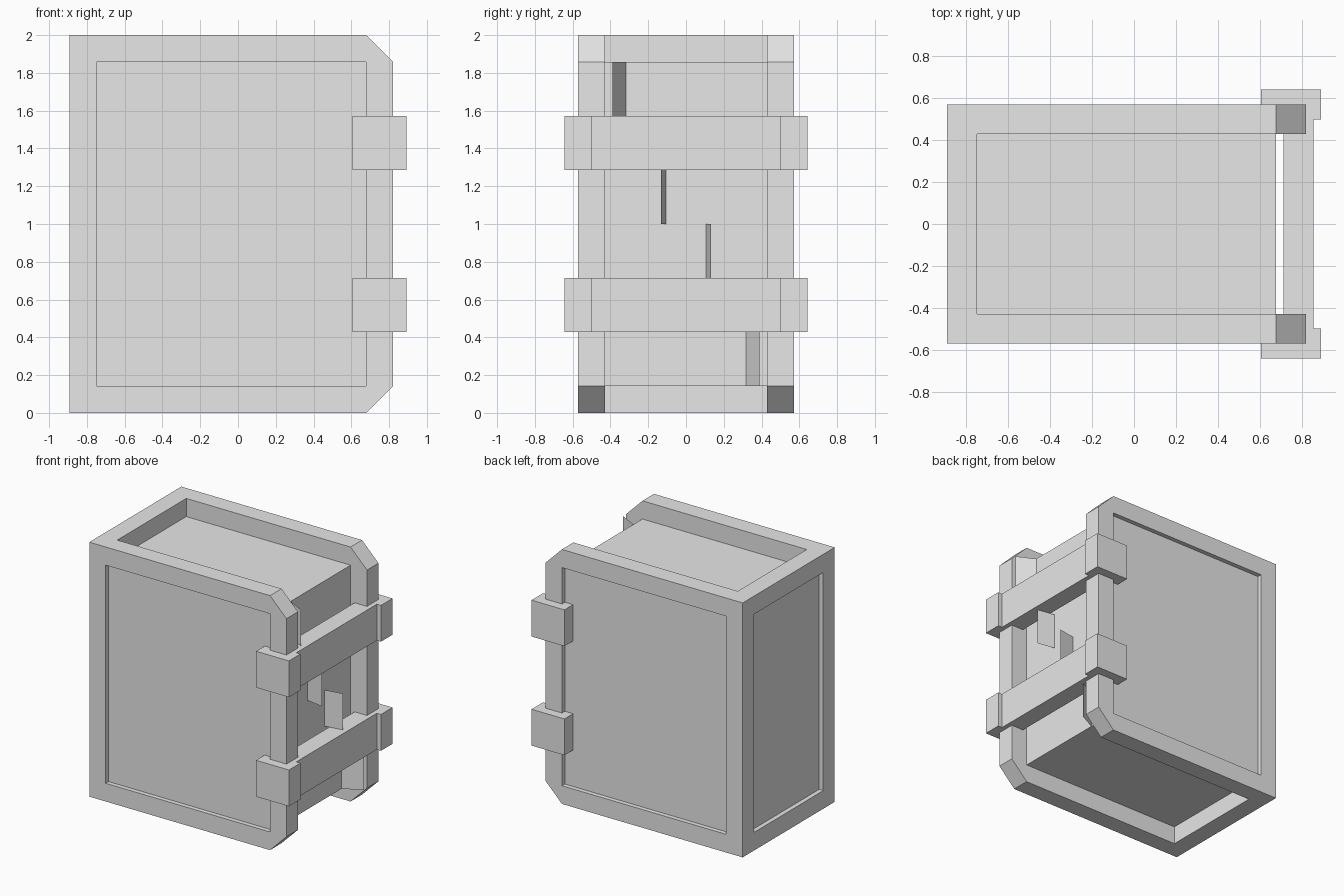
import bpy, bmesh
from mathutils import Vector

if "Cube" in bpy.data.objects:
    bpy.data.objects.remove(bpy.data.objects["Cube"], do_unlink=True)

U = 1 / 14  # grid module

grey = bpy.data.materials.new("plain_grey")
grey.use_nodes = True
grey.diffuse_color = (0.8, 0.8, 0.8, 1)
grey.node_tree.nodes["Principled BSDF"].inputs["Base Color"].default_value = (0.8, 0.8, 0.8, 1)


def finish(name, bm, fix_normals=True):
    if fix_normals:
        bmesh.ops.recalc_face_normals(bm, faces=bm.faces)
    mesh = bpy.data.meshes.new(name)
    bm.to_mesh(mesh)
    bm.free()
    mesh.materials.append(grey)
    obj = bpy.data.objects.new(name, mesh)
    bpy.context.collection.objects.link(obj)
    return obj


def box(name, x, y, z):
    """Box from min/max pairs given in grid modules."""
    bm = bmesh.new()
    bmesh.ops.create_cube(bm, size=1)
    for v in bm.verts:
        v.co = Vector([(a + b) / 2 + c * (b - a) for (a, b), c in zip((x, y, z), v.co)]) * U
    return finish(name, bm)


def side_frame(name, y0, y1):
    """Rectangular ring with chamfered corners on the right."""
    outer = [(-12.5, 0), (9.5, 0), (11.5, 2), (11.5, 26), (9.5, 28), (-12.5, 28)]
    inner = [(-10.5, 2), (9.5, 2), (9.5, 26), (-10.5, 26)]
    bm = bmesh.new()
    o = [bm.verts.new((x * U, y0 * U, z * U)) for x, z in outer]
    i = [bm.verts.new((x * U, y0 * U, z * U)) for x, z in inner]
    faces = [
        (o[0], o[1], i[1], i[0]), (o[1], o[2], i[1]), (o[2], o[3], i[2], i[1]),
        (o[3], o[4], i[2]), (o[4], o[5], i[3], i[2]), (o[5], o[0], i[0], i[3]),
    ]
    faces = [bm.faces.new(f) for f in faces]
    ext = bmesh.ops.extrude_face_region(bm, geom=faces, use_keep_orig=True)
    for v in ext["geom"]:
        if isinstance(v, bmesh.types.BMVert):
            v.co.y = y1 * U
    return finish(name, bm)


# Main body and surrounding frame
box("core", (-12, 9.5), (-7.5, 7.5), (2, 26))
side_frame("front_frame", -8, -6)
side_frame("back_frame", 6, 8)
for name, z in (("bottom_crossbeam", 0), ("top_crossbeam", 26)):
    box(name, (-12.5, -10.5), (-6, 6), (z, z + 2))

# Straps across the open side, with clamps on the frame posts
for level, z in (("lower", 6), ("upper", 18)):
    box(level + "_strap", (10, 12), (-7, 7), (z, z + 4))
    box(level + "_front_clamp", (8.5, 12.5), (-9, -7), (z, z + 4))
    box(level + "_back_clamp", (8.5, 12.5), (7, 9), (z, z + 4))

# Thin tabs fanning out of the open side: inner y, outer y, base z
tabs = [(-4.45, -5.45, 22), (-1.5, -1.85, 14), (1.5, 1.85, 10), (4.45, 5.45, 2)]
for n, (ya, yb, z) in enumerate(tabs, 1):
    bm = bmesh.new()
    corners = [(9.5, ya, z), (11.5, yb, z), (11.5, yb, z + 4), (9.5, ya, z + 4)]
    if ya < 0:
        corners.reverse()
    bm.faces.new([bm.verts.new(Vector(c) * U) for c in corners])
    finish("tab_%d" % n, bm, False)
